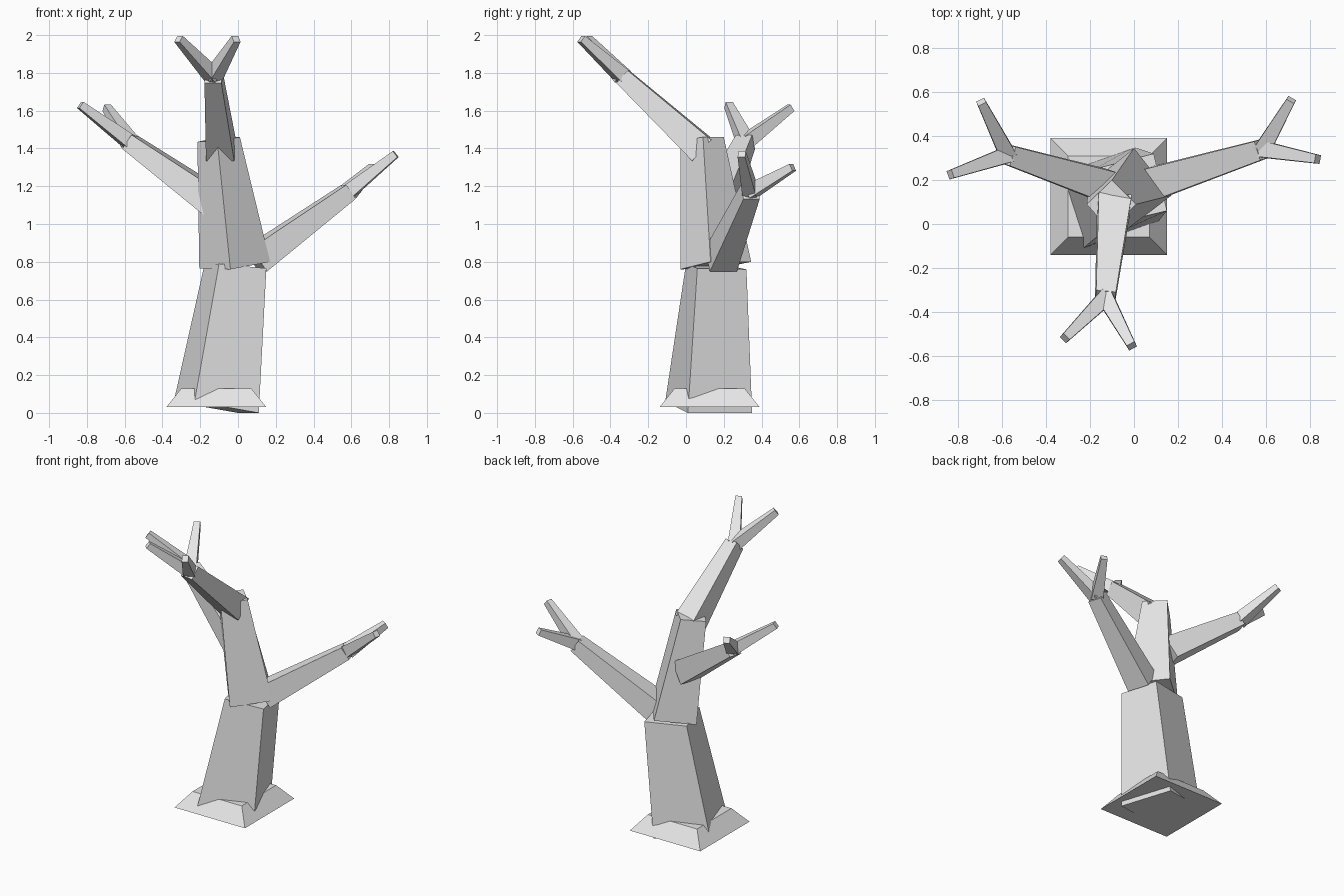
import bpy
from mathutils import Vector

if "Cube" in bpy.data.objects:
    bpy.data.objects.remove(bpy.data.objects["Cube"])

grey = bpy.data.materials.new("bark_grey")
grey.diffuse_color = (0.8, 0.8, 0.8, 1)
grey.use_nodes = True
grey.node_tree.nodes["Principled BSDF"].inputs["Base Color"].default_value = grey.diffuse_color


def block(name, bottom, top):
    """Four-sided solid between two quads (both counter-clockwise from above)."""
    faces = [(3, 2, 1, 0), (4, 5, 6, 7)]
    faces += [(i, (i + 1) % 4, (i + 1) % 4 + 4, i + 4) for i in range(4)]
    mesh = bpy.data.meshes.new(name)
    mesh.from_pydata([Vector(p) for p in list(bottom) + list(top)], [], faces)
    mesh.materials.append(grey)
    mesh.update()
    ob = bpy.data.objects.new(name, mesh)
    bpy.context.collection.objects.link(ob)
    return ob


def limb(name, start, end, w0, w1):
    """Tapered square bar from start to end, sides kept upright."""
    a, b = Vector(start), Vector(end)
    d = (b - a).normalized()
    side = Vector((0, 0, 1)).cross(d).normalized()
    up = d.cross(side)

    def ring(c, w):
        return [c + (side * s + up * t) * w / 2
                for s, t in ((-1, -1), (1, -1), (1, 1), (-1, 1))]
    return block(name, ring(a, w0), ring(b, w1))


def square(cx, cy, half, z):
    return [(cx - half, cy - half, z), (cx + half, cy - half, z),
            (cx + half, cy + half, z), (cx - half, cy + half, z)]


# flared foot
block("root_base", square(-0.115, 0.125, 0.265, 0.03),
      square(-0.115, 0.125, 0.185, 0.13))

# two twisted trunk sections
block("lower_trunk",
      [(-0.23, -0.11, 0.06), (0.11, 0.01, 0.0), (0.0, 0.35, 0.0), (-0.34, 0.23, 0.06)],
      [(-0.10, 0.0, 0.79), (0.15, 0.06, 0.765), (0.09, 0.32, 0.76), (-0.18, 0.25, 0.775)])
block("upper_trunk",
      [(-0.04, -0.03, 0.76), (0.17, 0.13, 0.80), (0.0, 0.345, 0.80), (-0.205, 0.18, 0.765)],
      [(-0.11, -0.03, 1.44), (0.01, 0.09, 1.46), (-0.10, 0.20, 1.46), (-0.215, 0.09, 1.435)])

# branches, each forking into two twigs
branches = {
    "front": ((-0.09, 0.09, 1.39), (-0.13, -0.335, 1.78),
              [(-0.315, -0.52, 1.98), (-0.01, -0.555, 1.98)]),
    "right": ((0.09, 0.185, 0.81), (0.585, 0.34, 1.17),
              [(0.715, 0.565, 1.30), (0.835, 0.295, 1.37)]),
    "left": ((-0.12, 0.17, 1.11), (-0.575, 0.315, 1.435),
             [(-0.695, 0.555, 1.615), (-0.835, 0.225, 1.63)]),
}
for key, (start, end, tips) in branches.items():
    limb(key + "_branch", start, end, 0.15, 0.09)
    for i, tip in enumerate(tips):
        limb(f"{key}_twig_{i + 1}", end, tip, 0.075, 0.04)
